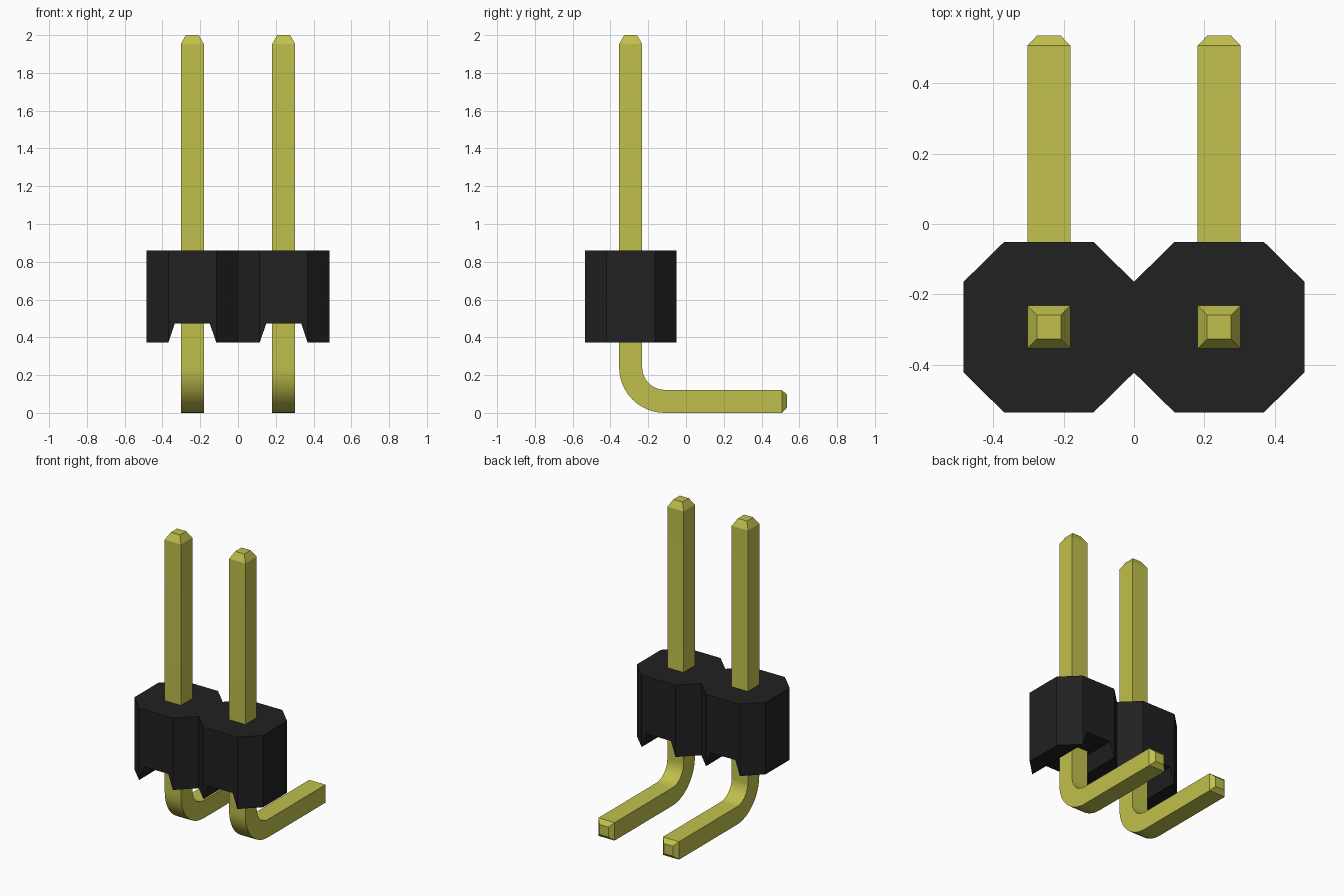
import bpy, bmesh, math
from mathutils import Vector

cube = bpy.data.objects.get("Cube")
if cube:
    bpy.data.objects.remove(cube, do_unlink=True)

PITCH = 0.242      # pin offset from the middle
PIN_Y = -0.293     # depth of the upright pins
HALF = 0.061       # half thickness of a pin
TIP = 0.034        # half thickness at a pin tip


def make_material(name, rgb, roughness):
    mat = bpy.data.materials.new(name)
    mat.use_nodes = True
    colour = (*rgb, 1.0)
    mat.diffuse_color = colour
    bsdf = next(n for n in mat.node_tree.nodes if n.type == 'BSDF_PRINCIPLED')
    bsdf.inputs["Base Color"].default_value = colour
    bsdf.inputs["Roughness"].default_value = roughness
    return mat


def loft(name, sections, mat):
    """Skin a list of four-cornered sections and cap both ends."""
    bm = bmesh.new()
    rings = [[bm.verts.new(p) for p in s] for s in sections]
    for a, b in zip(rings, rings[1:]):
        for i in range(4):
            j = (i + 1) % 4
            bm.faces.new((a[i], a[j], b[j], b[i]))
    bm.faces.new(rings[0])
    bm.faces.new(rings[-1])
    bmesh.ops.recalc_face_normals(bm, faces=bm.faces)
    # Merge the flat strips into whole faces
    bmesh.ops.dissolve_limit(bm, angle_limit=math.radians(0.5),
                             verts=bm.verts, edges=bm.edges)
    mesh = bpy.data.meshes.new(name)
    bm.to_mesh(mesh)
    bm.free()
    obj = bpy.data.objects.new(name, mesh)
    bpy.context.collection.objects.link(obj)
    mesh.materials.append(mat)
    return obj


plastic = make_material("black plastic", (0.015, 0.015, 0.015), 0.6)
gold = make_material("yellow gold", (0.53, 0.53, 0.075), 0.4)

# Housing: two joined octagonal blocks, each with a groove under it
TOP, BOTTOM, GROOVE = 0.86, 0.372, 0.472
# offset from the pin, half depth, underside height
profile = [(-0.242, 0.129, BOTTOM), (-0.127, 0.242, BOTTOM),
           (-0.093, 0.242, GROOVE), (0.093, 0.242, GROOVE),
           (0.127, 0.242, BOTTOM), (0.242, 0.129, BOTTOM)]
stations = [(-PITCH + x, d, z) for x, d, z in profile]
stations += [(PITCH + x, d, z) for x, d, z in profile[1:]]
loft("housing",
     [[(x, PIN_Y - d, z), (x, PIN_Y + d, z), (x, PIN_Y + d, TOP), (x, PIN_Y - d, TOP)]
      for x, d, z in stations], plastic)

# Pins: square bars, bent backwards, with chamfered ends
BEND = 0.18
STEPS = 12
centre = Vector((0, PIN_Y + BEND, HALF + BEND))


def pin_sections(x):
    # height along the path, outward direction and half thickness
    path = [((0, PIN_Y, 2.0), 0, TIP), ((0, PIN_Y, 1.953), 0, HALF)]
    for i in range(STEPS + 1):
        a = math.pi / 2 * i / STEPS
        out = Vector((0, -math.cos(a), -math.sin(a)))
        path.append((centre + out * BEND, a, HALF))
    path += [((0, 0.507, HALF), math.pi / 2, HALF), ((0, 0.535, HALF), math.pi / 2, TIP)]
    for point, a, h in path:
        out = Vector((0, -math.cos(a), -math.sin(a))) * h
        mid = Vector(point) + Vector((x, 0, 0))
        side = Vector((h, 0, 0))
        yield [mid + out - side, mid + out + side, mid - out + side, mid - out - side]


for name, x in (("right_pin", -PITCH), ("left_pin", PITCH)):
    pin = loft(name, list(pin_sections(x)), gold)
    bpy.ops.object.select_all(action='DESELECT')
    pin.select_set(True)
    bpy.context.view_layer.objects.active = pin
    bpy.ops.object.shade_smooth_by_angle(angle=math.radians(25))
